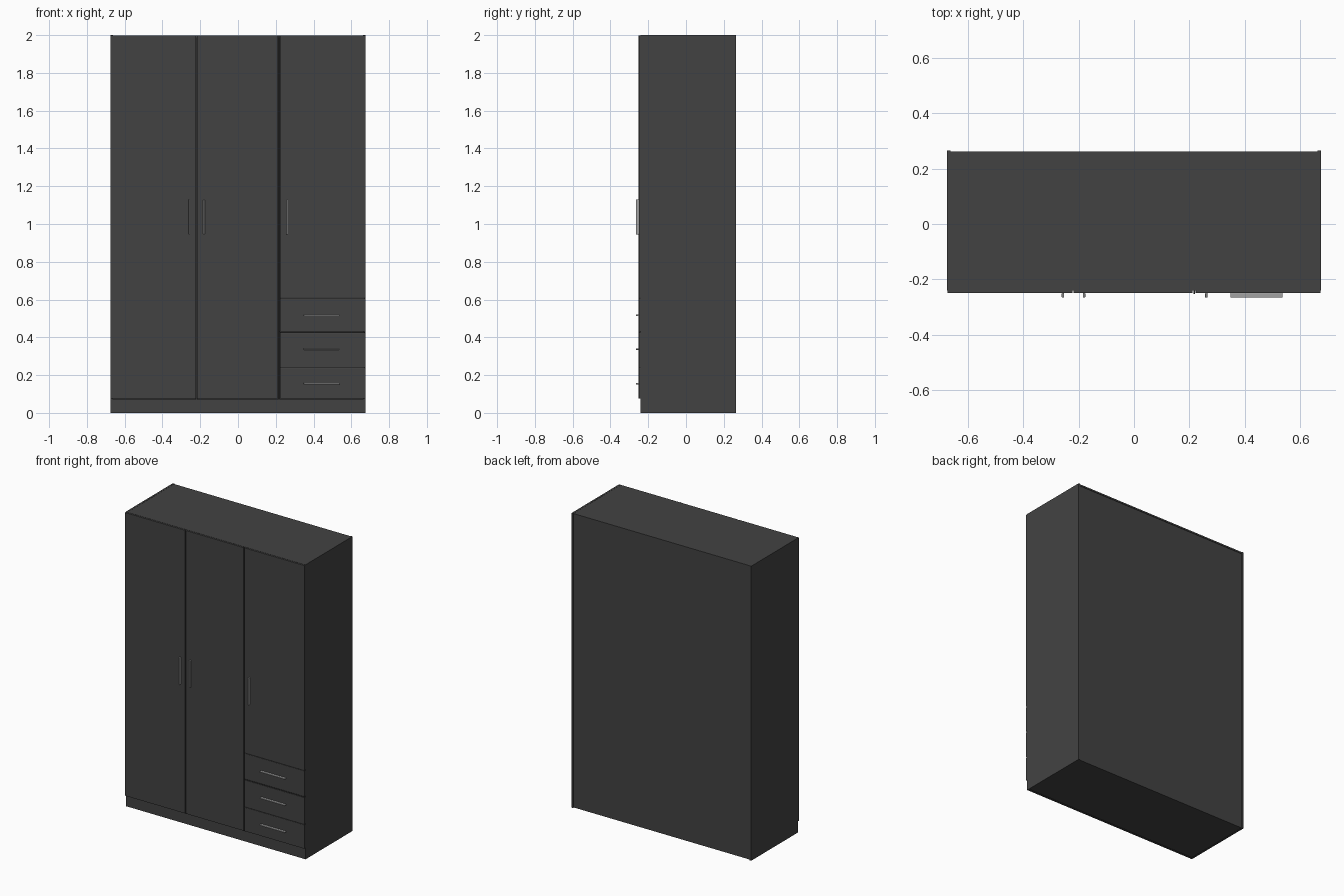
import bpy
import bmesh

cube = bpy.data.objects.get("Cube")
if cube:
    bpy.data.objects.remove(cube, do_unlink=True)


def make_material(name, rgb, roughness):
    mat = bpy.data.materials.new(name)
    mat.use_nodes = True
    mat.diffuse_color = (*rgb, 1)
    shader = mat.node_tree.nodes["Principled BSDF"]
    shader.inputs["Base Color"].default_value = (*rgb, 1)
    shader.inputs["Roughness"].default_value = roughness
    return mat


BLACK = make_material("black wood", (0.055, 0.055, 0.055), 0.5)
TRIM = make_material("dark trim", (0.025, 0.025, 0.025), 0.5)
METAL = make_material("brushed metal", (0.36, 0.36, 0.36), 0.4)


def box(name, x, y, z, mat, bevel=0):
    """Box spanning the given (low, high) ranges."""
    bm = bmesh.new()
    bmesh.ops.create_cube(bm, size=1)
    for v in bm.verts:
        v.co = [r[0] + (c + 0.5) * (r[1] - r[0]) for c, r in zip(v.co, (x, y, z))]
    mesh = bpy.data.meshes.new(name)
    bm.to_mesh(mesh)
    bm.free()
    mesh.materials.append(mat)
    obj = bpy.data.objects.new(name, mesh)
    bpy.context.collection.objects.link(obj)
    if bevel:
        mod = obj.modifiers.new("soft edges", "BEVEL")
        mod.width = bevel
        mod.segments = 2
    return obj


W, FRONT, BACK, TOP = 0.675, -0.24, 0.265, 2.0
T = 0.012
PLINTH = 0.072
DOOR = (-0.25, FRONT)

# Carcass
for name, s in (("left_side", 1), ("right_side", -1)):
    box(name, sorted((s * W, s * (W - T))), (FRONT, BACK), (0, TOP), BLACK)
inner = (-W + T, W - T)
box("top_panel", inner, (FRONT, BACK - 0.003), (TOP - T, TOP - 0.001), BLACK)
box("back_panel", inner, (BACK - 0.014, BACK - 0.006), (0.002, TOP - T), BLACK)
box("bottom_panel", inner, (FRONT + 0.01, BACK - 0.014), (0.002, 0.014), BLACK)
box("cabinet_floor", inner, (FRONT, BACK - 0.014), (PLINTH - T, PLINTH), BLACK)
box("plinth", inner, (FRONT + 0.001, FRONT + 0.015), (0, PLINTH - 0.003), BLACK)

# Dividers and the shelf above the drawers
for name, x in (("right_divider", -0.22), ("left_divider", 0.217)):
    box(name, (x - T / 2, x + T / 2), (FRONT, BACK - 0.014), (PLINTH, TOP - T), TRIM)
box("drawer_shelf", (0.217, W - T), (FRONT, BACK - 0.014), (0.6, 0.612), TRIM)

# Doors
box("right_door", (-W + 0.001, -0.222), DOOR, (0.075, TOP - 0.002), BLACK, 0.001)
box("middle_door", (-0.218, 0.212), DOOR, (0.075, TOP - 0.002), BLACK, 0.001)
box("left_door", (0.223, W - 0.001), DOOR, (0.609, TOP - 0.002), BLACK, 0.001)
box("door_strip", (0.2145, 0.2205), (-0.252, FRONT), (0.075, TOP - 0.002), TRIM)

# Drawers, each with a horizontal pull
drawers = ((0.075, 0.237, 0.155), (0.243, 0.422, 0.338), (0.43, 0.603, 0.517))
for i, (low, high, grip) in enumerate(drawers, 1):
    box(f"drawer_{i}", (0.223, W - 0.001), DOOR, (low, high), BLACK, 0.001)
    box(f"drawer_{i}_strip", (0.223, W - 0.003), (-0.248, FRONT),
        (high, high + 0.006), TRIM)
    box(f"drawer_{i}_handle", (0.348, 0.537), (-0.266, -0.249),
        (grip - 0.004, grip + 0.004), METAL, 0.002)

# Vertical door pulls
for name, x in (("right", -0.257), ("middle", -0.18), ("left", 0.261)):
    box(f"{name}_door_handle", (x - 0.004, x + 0.004), (-0.266, -0.249),
        (0.945, 1.13), METAL, 0.002)
